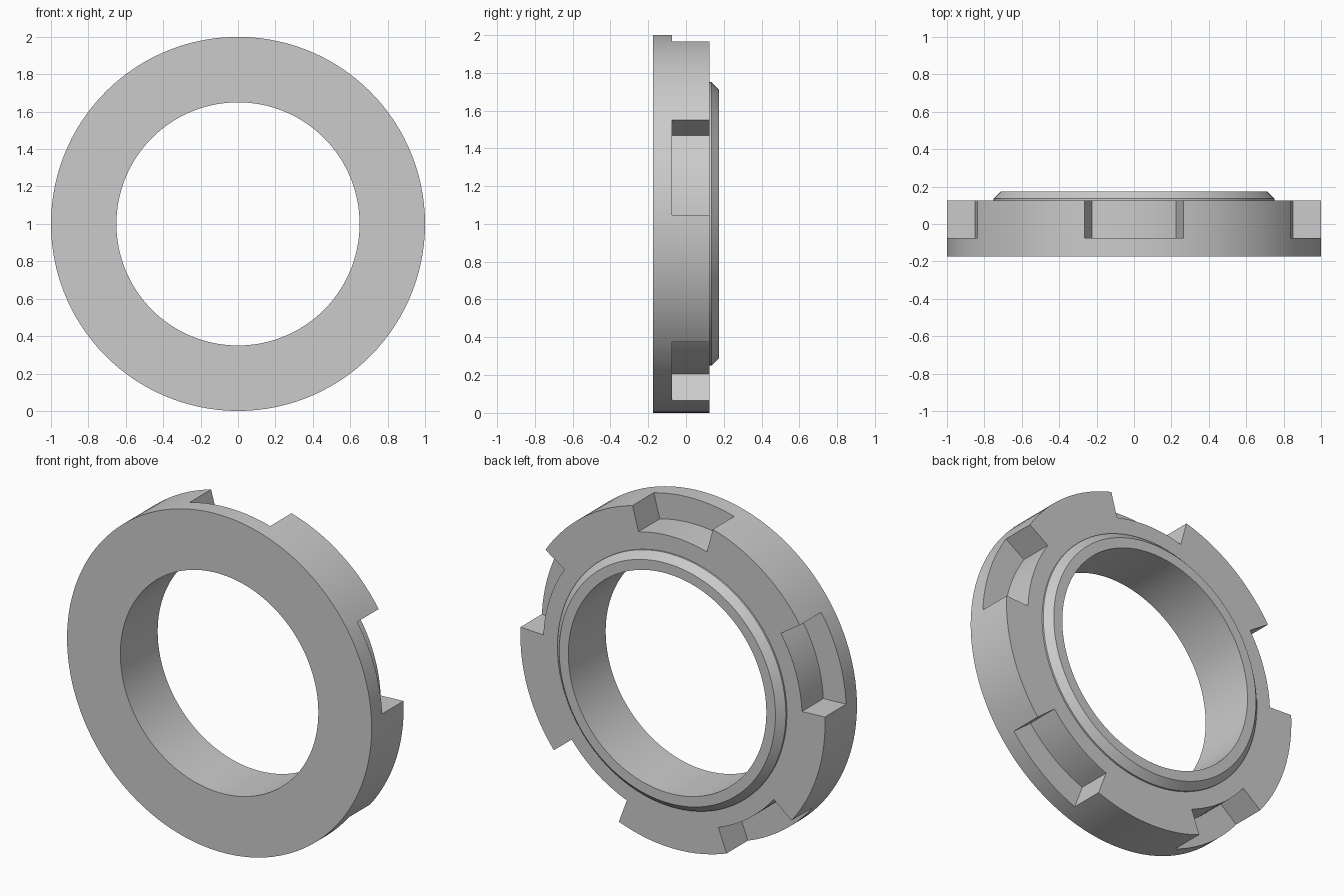
import bpy, bmesh
from math import radians, cos, sin

if "Cube" in bpy.data.objects:
    bpy.data.objects.remove(bpy.data.objects["Cube"])

NOTCHES, HALF = 5, 15.3           # notch count and half width in degrees
N_STEP, L_STEP = 10, 14           # segments per notch / per land
PITCH = 360 / NOTCHES

# cross-section points (radius, y)
P = {
    "bore_back": (0.65, 0.175), "bore_front": (0.65, -0.175),
    "rim_front": (1.0, -0.175), "rim_step": (1.0, -0.075),
    "rim_back": (1.0, 0.125), "notch_floor": (0.85, -0.075),
    "notch_top": (0.85, 0.125), "collar_foot": (0.75, 0.125),
    "collar_edge": (0.75, 0.135), "collar_top": (0.71, 0.175),
}
COMMON = ["notch_top", "collar_foot", "collar_edge", "collar_top",
          "bore_back", "bore_front", "rim_front", "rim_step"]
LAND = COMMON + ["rim_back", "notch_top"]
NOTCH = COMMON + ["notch_floor", "notch_top"]

# angular stations: each notch followed by its land
stations = []
for k in range(NOTCHES):
    start = 90 + k * PITCH - HALF
    stations += [(start + 2 * HALF * i / N_STEP, True, i == 0) for i in range(N_STEP)]
    land = PITCH - 2 * HALF
    stations += [(start + 2 * HALF + land * i / L_STEP, False, i == 0) for i in range(L_STEP)]

bm = bmesh.new()
rings = []
for deg, _, _ in stations:
    a = radians(deg)
    rings.append({n: bm.verts.new((r * cos(a), y, 1 + r * sin(a))) for n, (r, y) in P.items()})

for i, (_, in_notch, border) in enumerate(stations):
    a, b = rings[i], rings[(i + 1) % len(rings)]
    path = NOTCH if in_notch else LAND
    for p, q in zip(path, path[1:]):
        bm.faces.new((a[p], a[q], b[q], b[p]))
    # radial end wall of the notch
    if border:
        bm.faces.new([a[n] for n in ("notch_top", "rim_back", "rim_step", "notch_floor")])

# drop points that no face uses
bmesh.ops.delete(bm, geom=[v for v in bm.verts if not v.link_faces], context='VERTS')
bmesh.ops.recalc_face_normals(bm, faces=bm.faces[:])

# notched locking ring
mesh = bpy.data.meshes.new("notched_ring")
bm.to_mesh(mesh)
bm.free()
ring = bpy.data.objects.new("notched_ring", mesh)
bpy.context.collection.objects.link(ring)
bpy.context.view_layer.objects.active = ring
ring.select_set(True)
bpy.ops.object.shade_smooth_by_angle(angle=radians(30))
